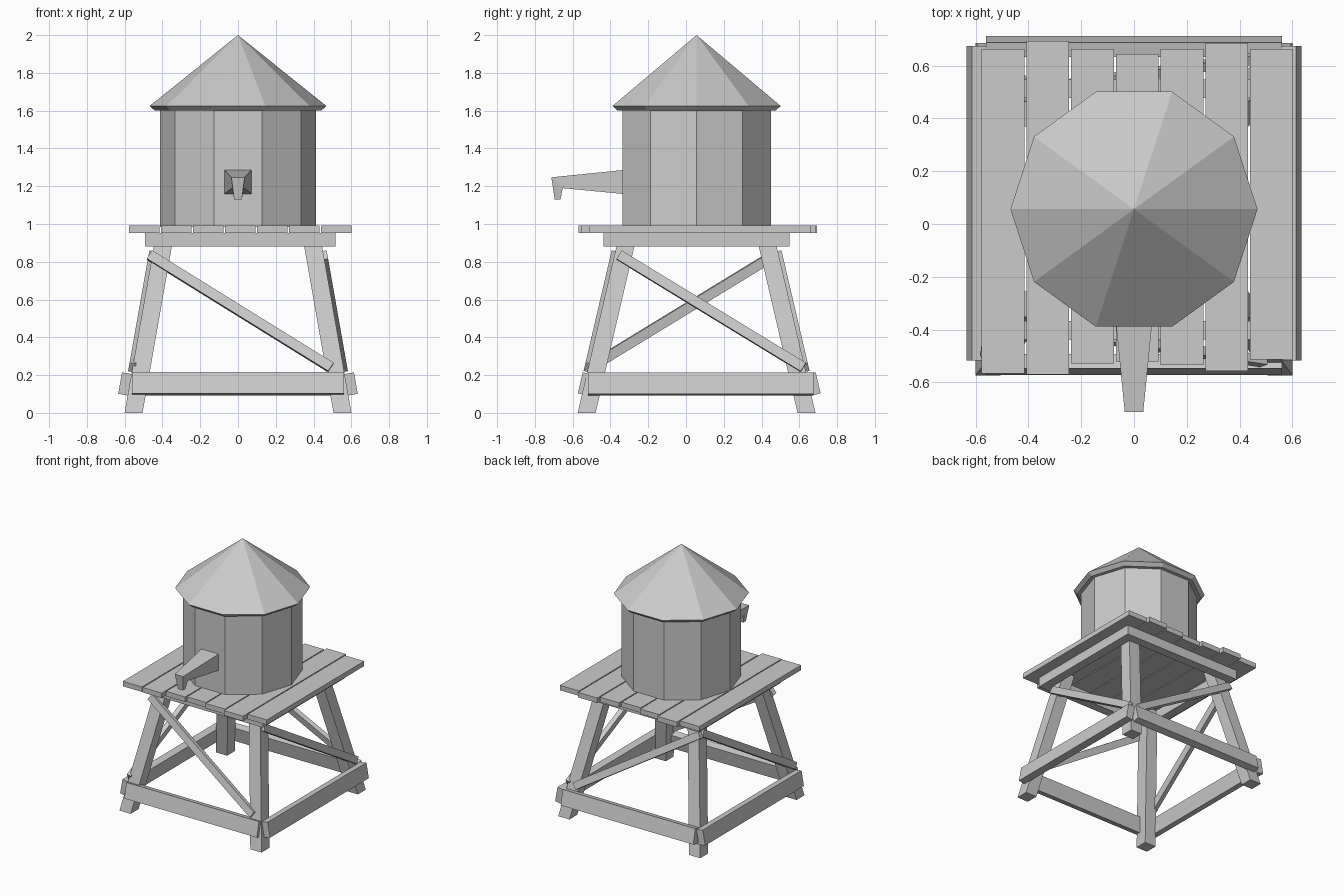
import bpy, bmesh
from math import cos, sin, pi
from mathutils import Vector

if "Cube" in bpy.data.objects:
    bpy.data.objects.remove(bpy.data.objects["Cube"])

CY = 0.056            # tower centre in y
SX, SY = 0.176, 0.233  # inward lean of the legs per unit height


def make(name, rings, cap=True):
    """Skin a list of equal-length point rings into a flat-faced object."""
    bm = bmesh.new()
    loops = [[bm.verts.new(p) for p in r] for r in rings]
    n = len(loops[0])
    for a, b in zip(loops, loops[1:]):
        for i in range(n):
            bm.faces.new((a[i], a[(i + 1) % n], b[(i + 1) % n], b[i]))
    if cap:
        bm.faces.new(loops[0])
        bm.faces.new(loops[-1])
    bmesh.ops.remove_doubles(bm, verts=bm.verts, dist=1e-5)
    bmesh.ops.recalc_face_normals(bm, faces=bm.faces)
    me = bpy.data.meshes.new(name)
    bm.to_mesh(me)
    bm.free()
    ob = bpy.data.objects.new(name, me)
    bpy.context.collection.objects.link(ob)
    return ob


def rect(x, y, z, hx, hy):
    return [(x - hx, y - hy, z), (x + hx, y - hy, z), (x + hx, y + hy, z), (x - hx, y + hy, z)]


def box(name, x0, x1, y0, y1, z0, z1):
    x, y, hx, hy = (x0 + x1) / 2, (y0 + y1) / 2, (x1 - x0) / 2, (y1 - y0) / 2
    return make(name, [rect(x, y, z0, hx, hy), rect(x, y, z1, hx, hy)])


def beam(name, p, q, normal, width, thick):
    """Board from p to q whose broad face looks along normal."""
    p, q = Vector(p), Vector(q)
    d = (q - p).normalized()
    n = Vector(normal)
    n = (n - d * n.dot(d)).normalized()
    w = d.cross(n) * width / 2
    n = n * thick / 2
    return make(name, [[c - w - n, c + w - n, c + w + n, c - w + n] for c in (p, q)])


def decagon(r, z):
    return [(r * cos(i * pi / 5), CY + r * sin(i * pi / 5), z) for i in range(10)]


# Tank and conical roof
make("tank", [decagon(0.413, 0.985), decagon(0.413, 1.615)])
make("roof", [decagon(0.40, 1.60), decagon(0.44, 1.60), decagon(0.468, 1.625), decagon(0.0001, 2.0)])

# Spout: root, tip, nozzle mouth, each (top y, z, half width), (bottom y, z, half width)
spout = [((-0.30, 1.289, 0.076), (-0.30, 1.156, 0.076)),
         ((-0.713, 1.247, 0.035), (-0.653, 1.19, 0.032)),
         ((-0.695, 1.13, 0.02), (-0.664, 1.13, 0.02))]
make("spout", [[(-a[2], a[0], a[1]), (a[2], a[0], a[1]), (b[2], b[0], b[1]), (-b[2], b[0], b[1])]
               for a, b in spout])

# Deck planks with uneven ends
ends = [(-0.566, 0.663), (-0.57, 0.693), (-0.529, 0.663), (-0.52, 0.644),
        (-0.534, 0.663), (-0.557, 0.686), (-0.513, 0.663)]
for i, (y0, y1) in enumerate(ends):
    x = -0.577 + i * 0.1695
    box(f"deck_plank_{i + 1}", x, x + 0.162, y0, y1, 0.953, 0.991)

# Frame under the deck
X0, X1, Y0, Y1, T = -0.492, 0.516, -0.437, 0.547, 0.07
for name, b in {"front": (X0, X1, Y0, Y0 + T), "back": (X0, X1, Y1 - T, Y1),
                "left": (X0, X0 + T, Y0 + T, Y1 - T), "right": (X1 - T, X1, Y0 + T, Y1 - T)}.items():
    box(f"frame_beam_{name}", *b, 0.88, 0.953)

# Leaning legs
for sx, side in ((-1, "left"), (1, "right")):
    for sy, end in ((-1, "front"), (1, "back")):
        make(f"leg_{end}_{side}",
             [rect(sx * (0.553 - SX * z), CY + sy * (0.582 - SY * z), z, 0.0475, 0.0475)
              for z in (0, 0.953)])

ZT, ZB = 0.835, 0.24   # brace heights

# Front and back: lower board and diagonal brace
for s, side, off in ((-1, "front", 0.589), (1, "back", 0.617)):
    n = (0, s, SY)
    y = CY + s * off
    beam(f"lower_board_{side}", (-0.56, y, 0.153), (0.56, y, 0.153), n, 0.115, 0.055)
    face = lambda z: CY + s * (0.632 - SY * z)
    beam(f"brace_{side}", (-0.468, face(ZT), ZT), (0.492, face(ZB), ZB), n, 0.053, 0.035)

# Left and right: lower board and diagonal brace, running opposite ways
for s, side in ((-1, "left"), (1, "right")):
    n = (s, 0, SX)
    x = s * 0.597
    beam(f"lower_board_{side}", (x, -0.518, 0.153), (x, 0.674, 0.153), n, 0.115, 0.055)
    face = lambda z: s * (0.603 - SX * z)
    beam(f"brace_{side}", (face(ZT), CY - s * 0.41, ZT), (face(ZB), CY + s * 0.565, ZB), n, 0.053, 0.035)
